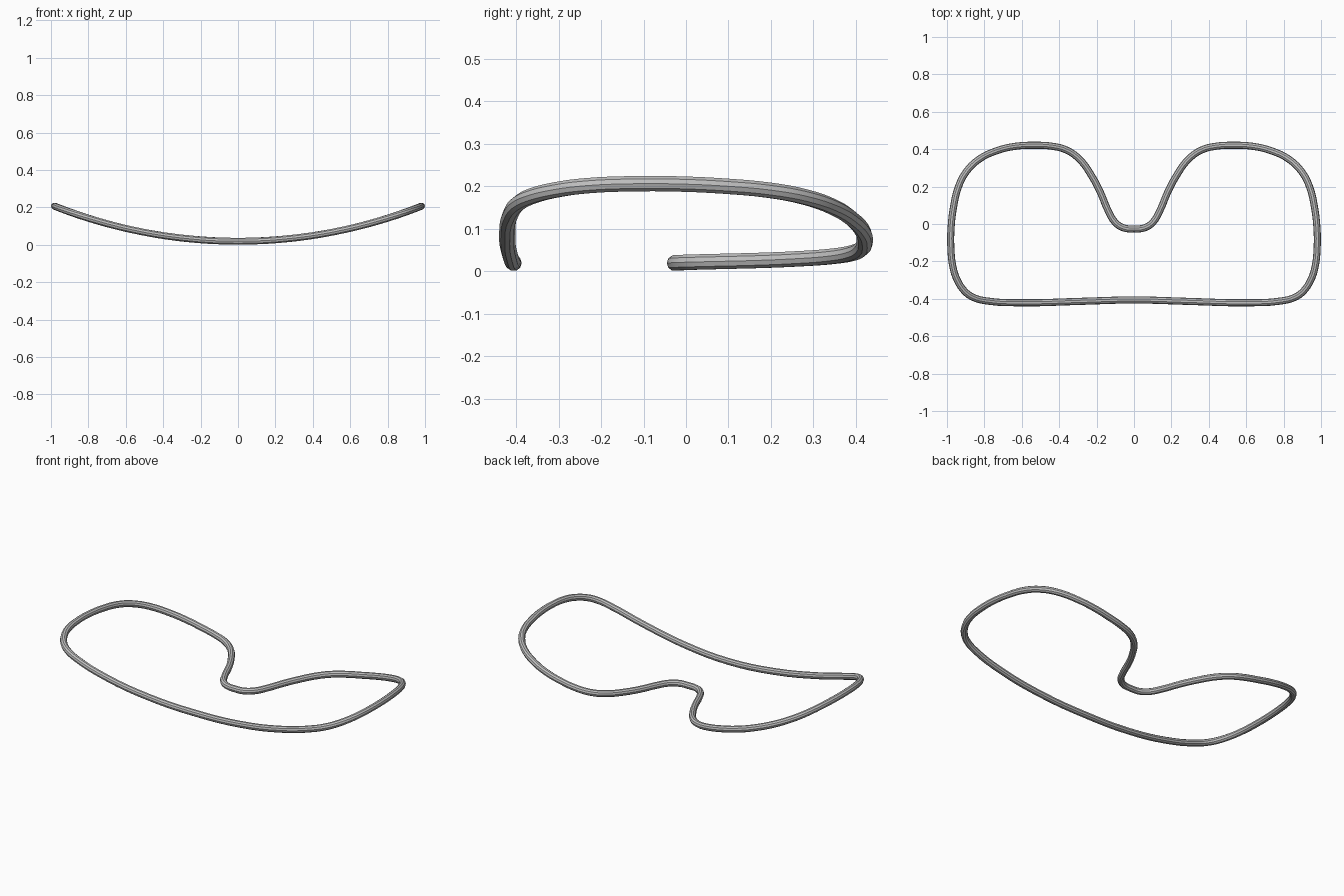
import bpy
from math import sqrt, radians

cube = bpy.data.objects.get("Cube")
if cube:
    bpy.data.objects.remove(cube, do_unlink=True)

TUBE = 0.019      # wire radius
BEND = 2.66       # radius of the wrap-around bend

# Left half of the outline, from the nose bridge round to the middle of the brow bar
half = [
    (0, -0.026), (0.055, -0.021), (0.10, 0.008), (0.14, 0.075), (0.18, 0.17),
    (0.225, 0.255), (0.29, 0.345), (0.36, 0.395), (0.44, 0.416), (0.53, 0.421),
    (0.63, 0.416), (0.73, 0.393), (0.83, 0.345), (0.90, 0.275), (0.94, 0.195),
    (0.965, 0.09), (0.978, -0.02), (0.979, -0.13), (0.968, -0.23), (0.945, -0.30),
    (0.905, -0.36), (0.86, -0.392), (0.79, -0.411), (0.58, -0.421), (0.30, -0.414),
    (0, -0.406),
]
outline = half + [(-x, y) for x, y in half[-2:0:-1]]


def bent(x, y):
    """Lift a flat outline point onto the bend cylinder."""
    return (x, y, TUBE + BEND - sqrt(BEND ** 2 - x ** 2))


# Closed wire frame swept along the outline
curve = bpy.data.curves.new("wire_frame", "CURVE")
curve.dimensions = "3D"
curve.twist_mode = "Z_UP"
curve.bevel_depth = TUBE
curve.bevel_resolution = 3
curve.resolution_u = 4
spline = curve.splines.new("BEZIER")
spline.bezier_points.add(len(outline) - 1)
for point, (x, y) in zip(spline.bezier_points, outline):
    point.co = bent(x, y)
    point.handle_left_type = point.handle_right_type = "AUTO"
spline.use_cyclic_u = True

# Light grey metal
metal = bpy.data.materials.new("light_grey_metal")
metal.use_nodes = True
grey = (0.52, 0.52, 0.52, 1)
metal.diffuse_color = grey
metal.node_tree.nodes["Principled BSDF"].inputs["Base Color"].default_value = grey
curve.materials.append(metal)

frame = bpy.data.objects.new("wire_frame", curve)
bpy.context.collection.objects.link(frame)
bpy.ops.object.select_all(action="DESELECT")
bpy.context.view_layer.objects.active = frame
frame.select_set(True)
bpy.ops.object.convert(target="MESH")
bpy.ops.object.shade_smooth_by_angle(angle=radians(30))
